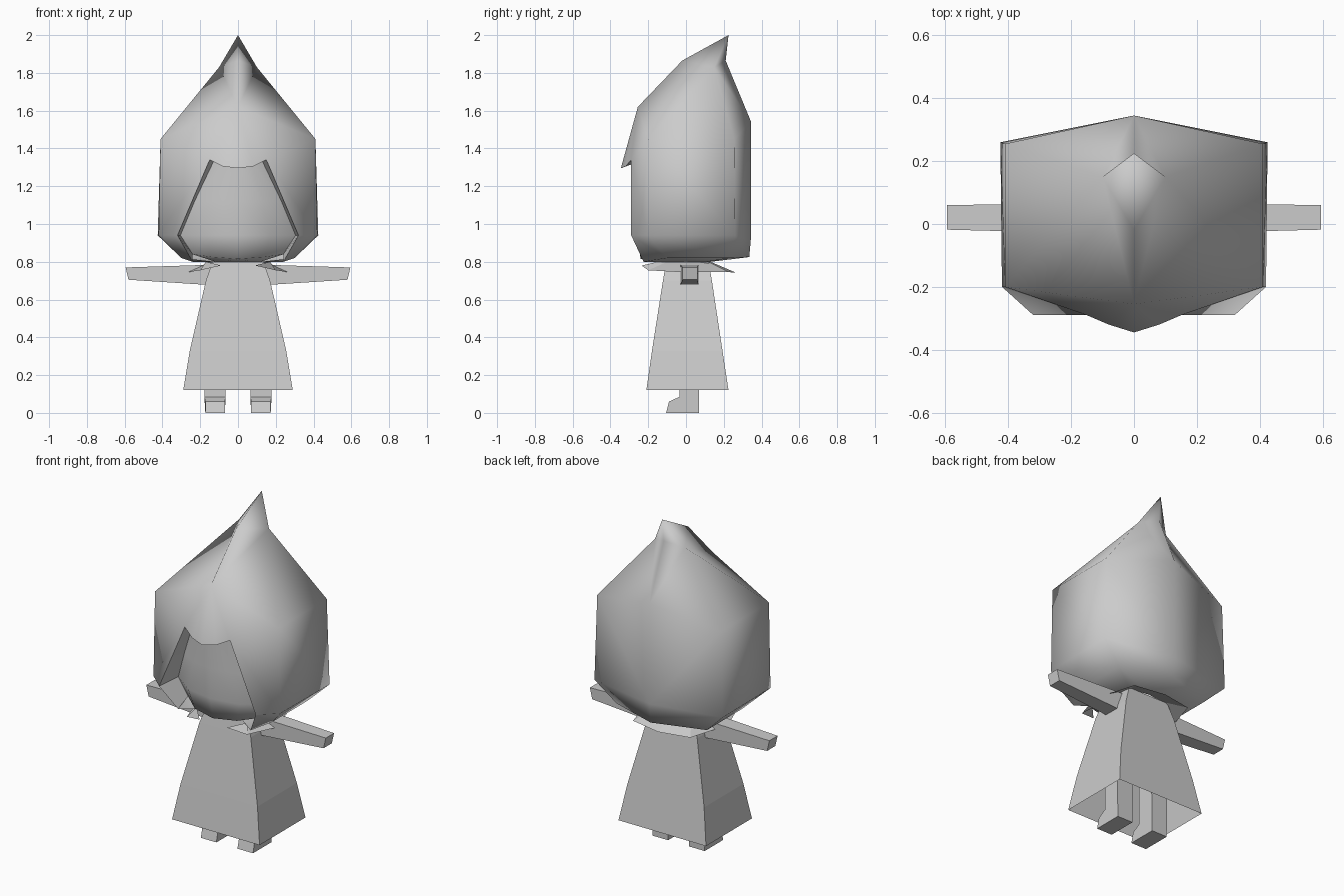
import bpy, bmesh, math

cube = bpy.data.objects.get("Cube")
if cube:
    bpy.data.objects.remove(cube)

grey = bpy.data.materials.new("plain_grey")
grey.use_nodes = True
shade = (0.6, 0.6, 0.6, 1)
grey.diffuse_color = shade
grey.node_tree.nodes["Principled BSDF"].inputs["Base Color"].default_value = shade


def build(name, lofts, smooth=False, mirror=True, caps=False, inward=False):
    """Skin each loft (rows of points); rows may repeat a point to taper."""
    bm = bmesh.new()
    for rows in lofts:
        grid = [[bm.verts.new(p) for p in row] for row in rows]
        for low, high in zip(grid, grid[1:]):
            for i in range(len(low) - 1):
                bm.faces.new((low[i], low[i + 1], high[i + 1], high[i]))
        if caps:
            for row in (grid[0], grid[-1]):
                bm.faces.new(row[:-1])
    if mirror:
        bmesh.ops.mirror(bm, geom=bm.verts[:] + bm.edges[:] + bm.faces[:],
                         axis='X', merge_dist=0.0001)
    bmesh.ops.remove_doubles(bm, verts=bm.verts[:], dist=0.0005)
    bmesh.ops.dissolve_degenerate(bm, edges=bm.edges[:], dist=0.0001)
    bmesh.ops.recalc_face_normals(bm, faces=bm.faces[:])
    if inward:
        bmesh.ops.reverse_faces(bm, faces=bm.faces[:])
    for face in bm.faces:
        face.smooth = smooth
    mesh = bpy.data.meshes.new(name)
    bm.to_mesh(mesh)
    bm.free()
    mesh.materials.append(grey)
    obj = bpy.data.objects.new(name, mesh)
    bpy.context.collection.objects.link(obj)
    return obj


# Hood: half profiles run from the back centre to the front opening
neck = [(0, .13, .8), (.12, .11, .8), (.12, -.1, .8), (.1, -.12, .8)]
hem = [(0, .335, .825), (.3, .23, .82), (.3, -.1, .82), (.24, -.225, .8)]
cheek = [(0, .345, .94), (.425, .26, .94), (.42, -.2, .94), (.32, -.29, .94)]
temple = [(0, .345, 1.54), (.41, .255, 1.45), (.41, -.2, 1.45), (.15, -.29, 1.34)]
fringe = [(.08, -.32, 1.305), (0, -.345, 1.295)]
brow, crown, tip = (0, -.255, 1.62), (0, -.02, 1.865), (0, .225, 2)
nape, bend = (0, .21, 1.865), (.1, .15, 1.83)
build("hood", [
    [neck, hem, cheek, temple],
    [temple + fringe,
     temple[:3] + [brow] * 3,
     [nape, bend, bend] + [brow] * 3,
     [nape, bend, bend] + [crown] * 3,
     [tip] * 6],
], smooth=True)

# Face: rows from forehead to chin, centre to side
face = [[(0, -.25, 1.33), (.07, -.25, 1.33), (.13, -.25, 1.33)],
        [(0, -.26, 1.12), (.13, -.24, 1.12), (.23, -.18, 1.12)],
        [(0, -.26, .94), (.17, -.23, .94), (.305, -.13, .94)],
        [(0, -.24, .815), (.14, -.21, .825), (.24, -.13, .84)],
        [(0, -.1, .8), (.08, -.1, .8), (.12, -.1, .8)]]
build("face", [face], smooth=True)

# Lining joins the opening edge to the face
middle = tuple((a + b) / 2 for a, b in zip(temple[3], cheek[3]))
edge = fringe[::-1] + [temple[3], middle, cheek[3], hem[3]]
inner = face[0] + [row[2] for row in face[1:4]]
build("hood_lining", [[edge, inner]], inward=True)

# Collar: drooping band, open at the front
build("collar", [[
    [(0, .13, .8), (.12, .12, .8), (.15, 0, .8), (.14, -.1, .8), (.17, -.15, .8)],
    [(0, .265, .742), (.19, .23, .745), (.265, -.02, .745), (.2, -.2, .755),
     (.09, -.235, .78)],
]])

# Dress: open-bottomed flared box
build("dress", [[
    [(0, back, z), (x, back, z), (x, front, z), (0, front, z)]
    for z, x, front, back in [(.12, .29, -.21, .225), (.33, .255, -.18, .193),
                              (.7, .17, -.122, .137), (.8, .135, -.105, .12)]
]])


def section(x, front, back, low, high, slant=0):
    ring = [(x - slant, front, low), (x - slant, back, low),
            (x, back, high), (x, front, high)]
    return ring + ring[:1]


def leg_side(x, taper):
    ring = [(x + taper, .07, 0), (x + taper, -.105, 0), (x + taper, -.09, .06),
            (x, -.035, .085), (x, -.035, .4), (x, .07, .4)]
    return ring + ring[:1]


# Arms and legs, one pair each
build("arms", [[section(.12, -.03, .067, .675, .785),
                section(.595, -.018, .06, .705, .77, .015)]], caps=True)
build("legs", [[leg_side(.065, .005), leg_side(.178, -.005)]], caps=True)
